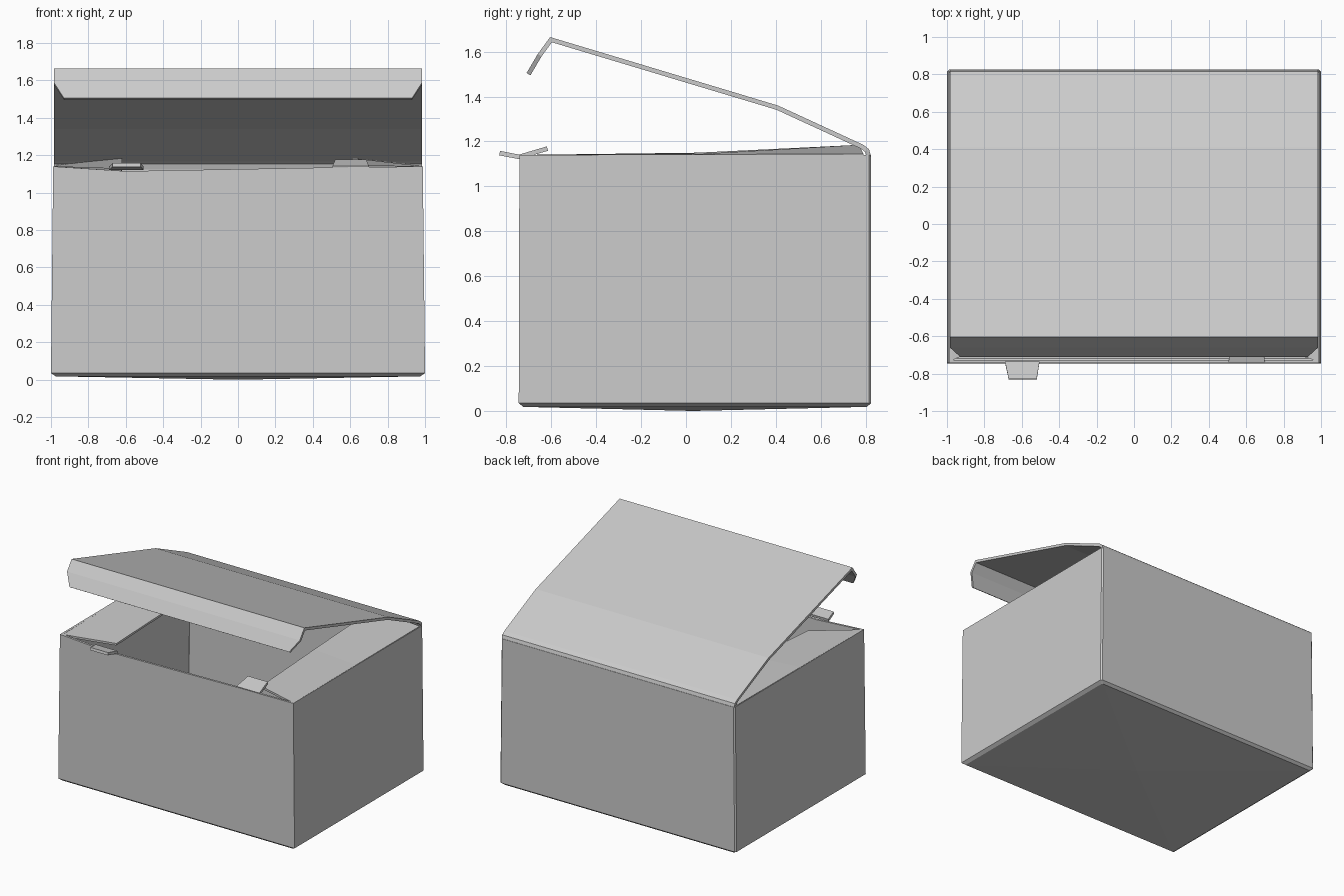
import bpy, bmesh

if "Cube" in bpy.data.objects:
    bpy.data.objects.remove(bpy.data.objects["Cube"])


def finish(name, bm, thickness):
    mesh = bpy.data.meshes.new(name)
    bm.to_mesh(mesh)
    bm.free()
    obj = bpy.data.objects.new(name, mesh)
    bpy.context.collection.objects.link(obj)
    mod = obj.modifiers.new("card_thickness", 'SOLIDIFY')
    mod.thickness = thickness
    mod.offset = -1
    mod.use_even_offset = True
    return obj


def sheet(name, rows, thickness=0.02):
    """Card sheet from rows of points, back to front, each left to right."""
    bm = bmesh.new()
    grid = [[bm.verts.new(p) for p in row] for row in rows]
    for a, b in zip(grid, grid[1:]):
        for i in range(len(a) - 1):
            bm.faces.new((a[i], b[i], b[i + 1], a[i + 1]))
    return finish(name, bm, thickness)


# Open box body: stacked rings, with a sagging point in the front rim
def ring(bm, z, x, front, back, c, sag=0.0):
    pts = [(-x, front, z), (-0.6, front, z - sag), (0.5, front, z - sag * 0.2),
           (x, front, z), (x, back - c, z), (x - c, back, z),
           (-x + c, back, z), (-x, back - c, z)]
    return [bm.verts.new(p) for p in pts]


bm = bmesh.new()
rings = [ring(bm, 0.018, 0.975, -0.725, 0.805, 0.01),
         ring(bm, 0.035, 1.0, -0.745, 0.825, 0.01),
         ring(bm, 1.14, 0.988, -0.742, 0.825, 0.01, 0.025)]
for low, high in zip(rings, rings[1:]):
    for i in range(len(low)):
        j = (i + 1) % len(low)
        bm.faces.new((low[i], low[j], high[j], high[i]))
# slightly bulging base
centre = bm.verts.new((0, 0.03, 0.0))
base = rings[0]
for i in range(len(base)):
    bm.faces.new((base[(i + 1) % len(base)], base[i], centre))
finish("box_body", bm, 0.016)

# Folded lid: side profile (half width, y, z) from hinge to front lip
lid_profile = [(0.98, 0.825, 1.13), (0.985, 0.815, 1.165), (0.985, 0.79, 1.185),
               (0.985, 0.41, 1.36), (0.985, -0.605, 1.665),
               (0.985, -0.66, 1.59), (0.93, -0.71, 1.505)]
sheet("lid", [[(-x, y, z), (x, y, z)] for x, y, z in lid_profile])

# Side flaps, twisted so the inner edge lifts toward the back
sheet("left_flap", [[(-0.985, 0.79, 1.145), (-0.62, 0.77, 1.185)],
                    [(-0.985, 0.02, 1.142), (-0.62, 0.05, 1.13)],
                    [(-0.985, -0.735, 1.14), (-0.63, -0.57, 1.10)]], 0.016)
sheet("right_flap", [[(0.61, 0.77, 1.185), (0.985, 0.79, 1.145)],
                     [(0.61, 0.05, 1.15), (0.985, 0.02, 1.142)],
                     [(0.63, -0.62, 1.13), (0.985, -0.735, 1.14)]], 0.016)

# Locking tabs on the front rim: one folded out, one folded in
sheet("left_tab", [[(-0.69, -0.735, 1.14), (-0.505, -0.735, 1.14)],
                   [(-0.67, -0.828, 1.158), (-0.52, -0.828, 1.158)]])
sheet("right_tab", [[(0.52, -0.62, 1.178), (0.685, -0.62, 1.178)],
                    [(0.505, -0.742, 1.142), (0.70, -0.742, 1.142)]])
